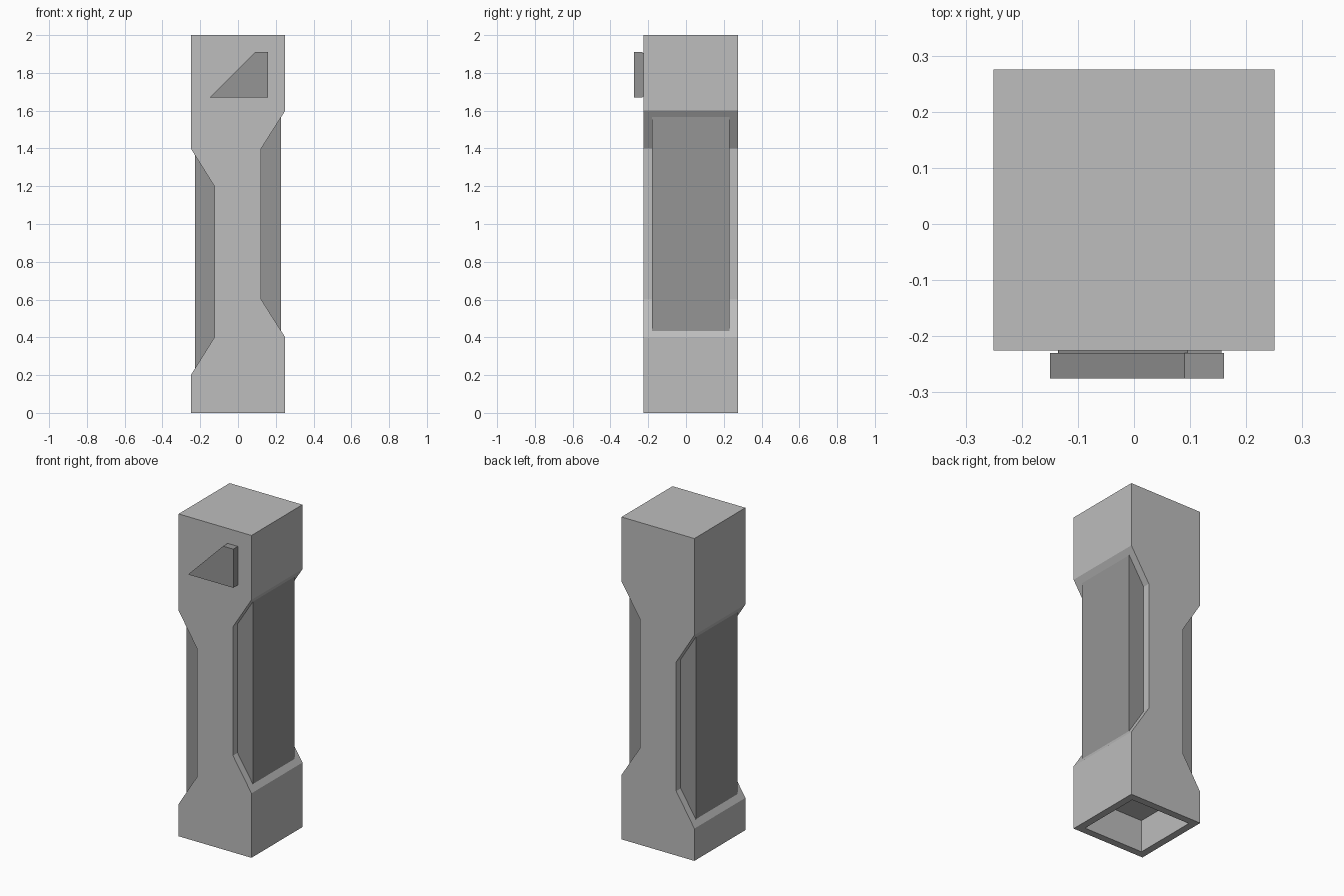
import bpy
import bmesh

if "Cube" in bpy.data.objects:
    bpy.data.objects.remove(bpy.data.objects["Cube"])


def material(name, v):
    m = bpy.data.materials.new(name)
    m.diffuse_color = (v, v, v, 1)
    m.use_nodes = True
    m.node_tree.nodes["Principled BSDF"].inputs["Base Color"].default_value = m.diffuse_color
    return m


light_grey = material("light grey", 0.51)
dark_grey = material("dark grey", 0.30)


def prism(name, outline, y0, y1, mat):
    """Extrude an x-z outline from y0 to y1."""
    bm = bmesh.new()
    face = bm.faces.new([bm.verts.new((x, y0, z)) for x, z in outline])
    ext = bmesh.ops.extrude_face_region(bm, geom=[face])
    verts = [g for g in ext["geom"] if isinstance(g, bmesh.types.BMVert)]
    bmesh.ops.translate(bm, verts=verts, vec=(0, y1 - y0, 0))
    bmesh.ops.recalc_face_normals(bm, faces=bm.faces)
    mesh = bpy.data.meshes.new(name)
    bm.to_mesh(mesh)
    bm.free()
    obj = bpy.data.objects.new(name, mesh)
    bpy.context.collection.objects.link(obj)
    mesh.materials.append(mat)
    return obj


def rect(x0, x1, z0, z1):
    return [(x0, z0), (x1, z0), (x1, z1), (x0, z1)]


# Body with a staggered notch on each side
body = prism("body", [
    (-0.25, 0), (0.25, 0), (0.25, 0.4), (0.123, 0.6), (0.123, 1.4), (0.25, 1.6),
    (0.25, 2), (-0.25, 2), (-0.25, 1.4), (-0.125, 1.2), (-0.125, 0.4), (-0.25, 0.2),
], -0.225, 0.275, light_grey)

# Square socket in the underside
cutter = prism("socket_cutter", rect(-0.205, 0.205, -0.1, 0.2), -0.18, 0.23, light_grey)
cutter.hide_render = True
cutter.hide_viewport = True
cut = body.modifiers.new("socket", "BOOLEAN")
cut.operation = "DIFFERENCE"
cut.solver = "EXACT"
cut.object = cutter

# Inset side panels filling the notches
prism("right_panel", rect(0.10, 0.228, 0.425, 1.578), -0.18, 0.23, dark_grey)
prism("left_panel", rect(-0.228, -0.10, 0.225, 1.378), -0.18, 0.23, dark_grey)

# Plain raised wedge plate on the front, on a slightly smaller spacer
prism("front_plate", [(-0.15, 1.67), (0.16, 1.67), (0.16, 1.91), (0.09, 1.91)],
      -0.275, -0.23, dark_grey)
prism("plate_spacer", [(-0.135, 1.675), (0.156, 1.675), (0.156, 1.905), (0.095, 1.905)],
      -0.23, -0.224, dark_grey)
